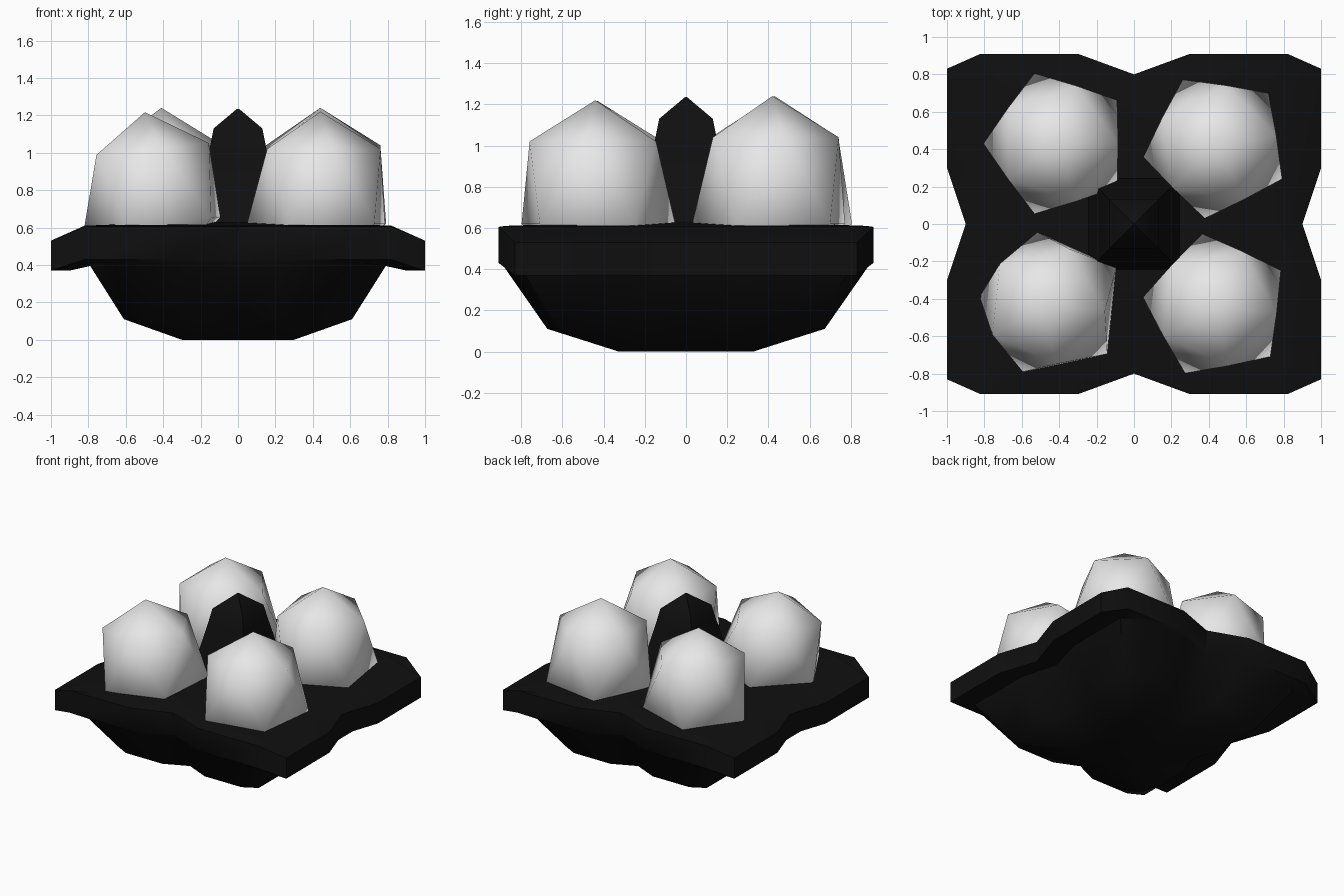
import bpy, bmesh, math
from mathutils import Vector

cube = bpy.data.objects.get("Cube")
if cube:
    bpy.data.objects.remove(cube)


def material(name, grey):
    mat = bpy.data.materials.new(name)
    mat.use_nodes = True
    color = (grey, grey, grey, 1)
    mat.diffuse_color = color
    mat.node_tree.nodes["Principled BSDF"].inputs["Base Color"].default_value = color
    return mat


black = material("tray black", 0.005)
white = material("shell white", 0.8)


def finish(bm, name, mat, sharp=None):
    """Turn a bmesh into a smooth shaded object."""
    bmesh.ops.recalc_face_normals(bm, faces=bm.faces)
    mesh = bpy.data.meshes.new(name)
    bm.to_mesh(mesh)
    bm.free()
    mesh.materials.append(mat)
    obj = bpy.data.objects.new(name, mesh)
    bpy.context.collection.objects.link(obj)
    bpy.ops.object.select_all(action="DESELECT")
    obj.select_set(True)
    bpy.context.view_layer.objects.active = obj
    if sharp:
        bpy.ops.object.shade_smooth_by_angle(angle=math.radians(sharp))
    else:
        bpy.ops.object.shade_smooth()
    return obj


def loft(rings):
    """Skin a stack of equal point rings and cap both ends."""
    bm = bmesh.new()
    loops = [[bm.verts.new(p) for p in ring] for ring in rings]
    n = len(loops[0])
    for low, high in zip(loops, loops[1:]):
        for i in range(n):
            j = (i + 1) % n
            bm.faces.new((low[i], low[j], high[j], high[i]))
    bm.faces.new(loops[0][::-1])
    bm.faces.new(loops[-1])
    return bm


# Tray outline: one quarter mirrored into a notched rounded rectangle
quarter = [(0.9, 0), (1, 0.3), (1, 0.83), (0.82, 0.91), (0.3, 0.91), (0, 0.8)]
half = quarter + [(-x, y) for x, y in quarter[-2::-1]]
outline = half + [(x, -y) for x, y in half[-2:0:-1]]


def tray_ring(sx, sy, z, droop=0):
    """Scaled outline whose left and right lips hang lower by droop."""
    return [(x * sx, y * sy, z - (droop if abs(x) > 0.85 else 0)) for x, y in outline]


tray = loft([
    tray_ring(0.30, 0.36, 0),
    tray_ring(0.61, 0.74, 0.11),
    tray_ring(0.80, 0.97, 0.41),
    tray_ring(1, 1, 0.43, 0.06),
    tray_ring(1, 1, 0.605, 0.075),
    tray_ring(0.82, 0.96, 0.61),
    tray_ring(0.30, 0.34, 0.63),
])
finish(tray, "tray", black, 40)

# Central post: square, flared at the foot and pointed at the top
post = loft([
    [(sx * h, sy * h, z) for sx, sy in ((1, 1), (-1, 1), (-1, -1), (1, -1))]
    for h, z in ((0.25, 0.6), (0.19, 0.85), (0.15, 1.03), (0.13, 1.13), (0.005, 1.235))
])
finish(post, "center_post", black, 40)


def egg(name, x, y, phase, top, lean):
    """Stretched twenty-sided egg, wider at its lower ring."""
    bm = bmesh.new()

    def ring(radius, z, turn):
        angles = [math.radians(turn + 72 * i) for i in range(5)]
        return [bm.verts.new((radius * math.cos(a), radius * math.sin(a), z)) for a in angles]

    tip = bm.verts.new((0, 0, top))
    foot = bm.verts.new((0, 0, -0.32))
    upper = ring(0.325, top - 0.2, phase + 36)
    lower = ring(0.395, 0, phase)
    for i in range(5):
        j = (i + 1) % 5
        bm.faces.new((tip, upper[i], upper[j]))
        bm.faces.new((upper[i], lower[j], upper[j]))
        bm.faces.new((upper[i], lower[i], lower[j]))
        bm.faces.new((foot, lower[j], lower[i]))
    obj = finish(bm, name, white)
    obj.location = Vector((x, y, 0.62))
    obj.rotation_euler.y = math.radians(lean)


egg("egg_front_right", -0.435, -0.43, 30, 0.6, -6)
egg("egg_front_left", 0.44, -0.44, 29, 0.6, 0)
egg("egg_back_right", -0.41, 0.43, 36, 0.62, 0)
egg("egg_back_left", 0.44, 0.42, 45, 0.62, 0)
